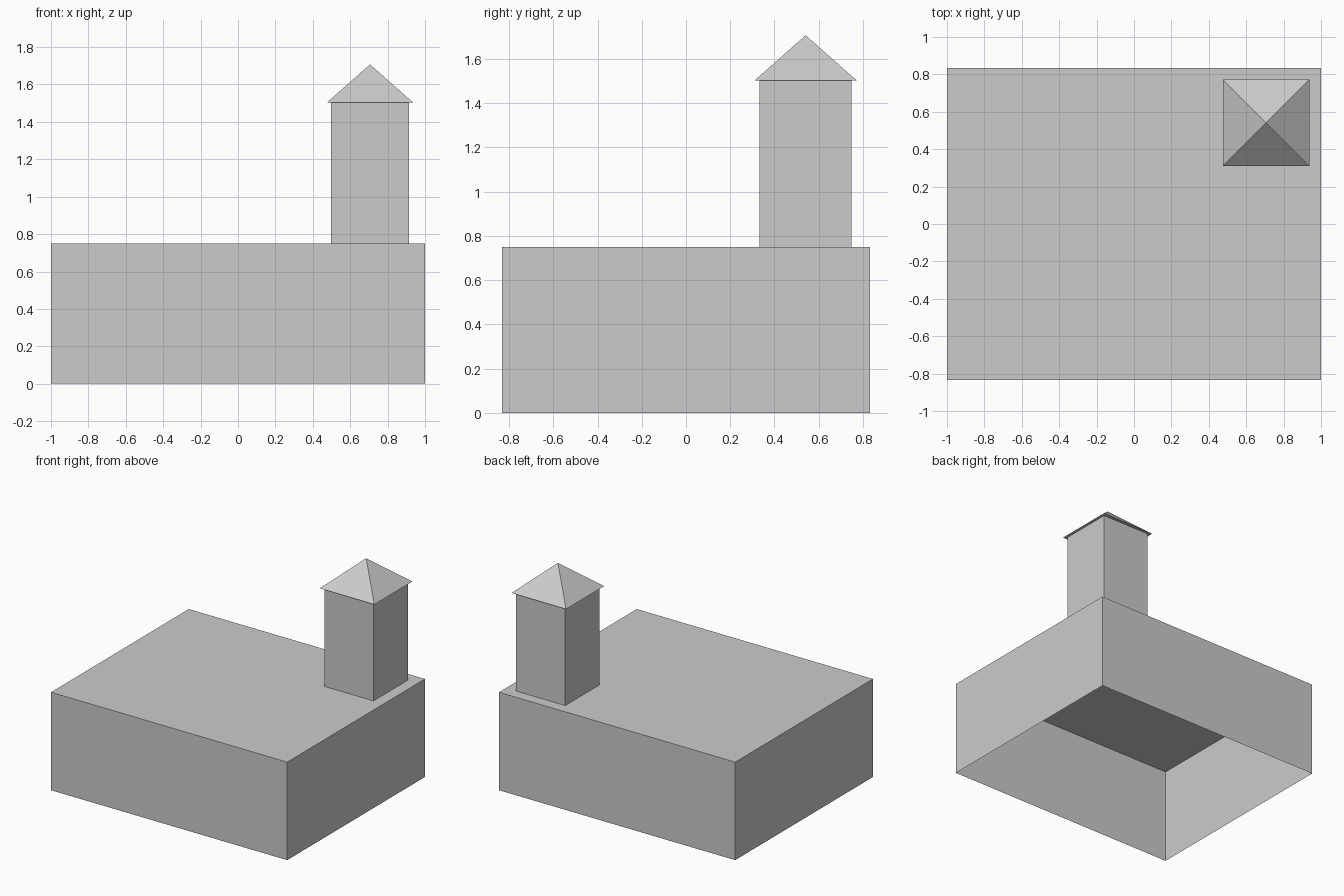
import bpy, bmesh

if "Cube" in bpy.data.objects:
    bpy.data.objects.remove(bpy.data.objects["Cube"])

grey = bpy.data.materials.new("light grey")
grey.diffuse_color = (0.6, 0.6, 0.6, 1)
grey.use_nodes = True
grey.node_tree.nodes["Principled BSDF"].inputs["Base Color"].default_value = grey.diffuse_color


def build(name, half_x, half_y, height, location, pyramid=False, bottom=False, top=True):
    """Box or four-sided pyramid standing on its location, with optional end faces."""
    bm = bmesh.new()
    corners = [(-half_x, -half_y), (half_x, -half_y), (half_x, half_y), (-half_x, half_y)]
    low = [bm.verts.new((x, y, 0)) for x, y in corners]
    if pyramid:
        tip = bm.verts.new((0, 0, height))
        for i in range(4):
            bm.faces.new((low[i], low[(i + 1) % 4], tip))
    else:
        high = [bm.verts.new((x, y, height)) for x, y in corners]
        for i in range(4):
            j = (i + 1) % 4
            bm.faces.new((low[i], low[j], high[j], high[i]))
        if top:
            bm.faces.new(high)
    if bottom:
        bm.faces.new(low[::-1])
    mesh = bpy.data.meshes.new(name)
    bm.to_mesh(mesh)
    bm.free()
    mesh.materials.append(grey)
    obj = bpy.data.objects.new(name, mesh)
    obj.location = location
    bpy.context.collection.objects.link(obj)
    return obj


# Wide main hall, open underneath
build("main_hall", 1.0, 0.833, 0.75, (0, 0, 0))

# Square tower near the back right corner
build("tower", 0.208, 0.208, 0.753, (0.706, 0.541, 0.75), top=False)

# Pyramid roof with a slight overhang
build("tower_roof", 0.231, 0.231, 0.204, (0.706, 0.541, 1.503), pyramid=True, bottom=True)
